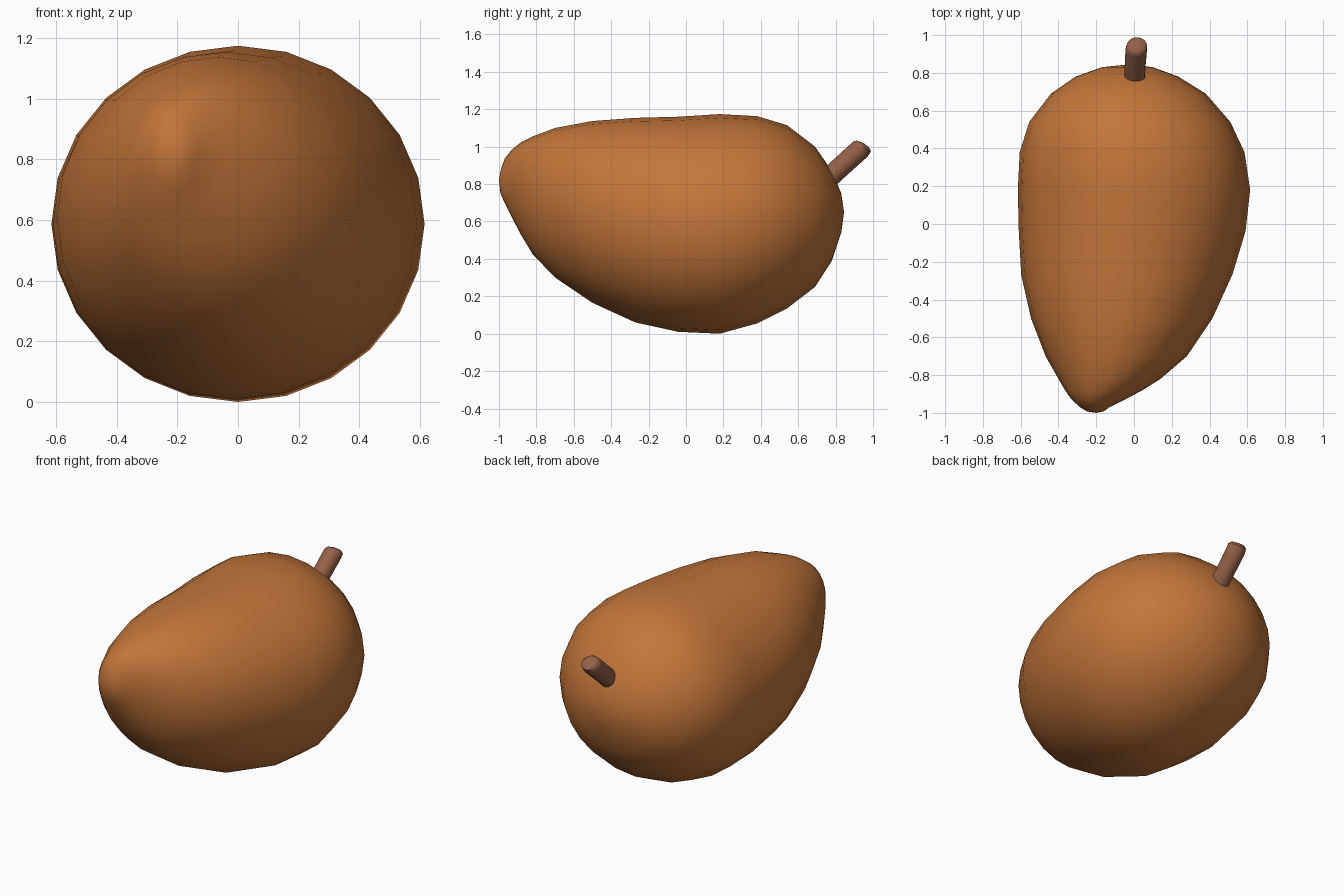
import bpy, bmesh, math
from mathutils import Vector

if "Cube" in bpy.data.objects:
    bpy.data.objects.remove(bpy.data.objects["Cube"])


def material(name, rgb):
    m = bpy.data.materials.new(name)
    m.diffuse_color = (*rgb, 1)
    m.use_nodes = True
    m.node_tree.nodes["Principled BSDF"].inputs["Base Color"].default_value = m.diffuse_color
    return m


def loft(name, start, rings, end, mat, angle):
    """Skin rings of points, closed by a pole at each end."""
    bm = bmesh.new()
    loops = [[bm.verts.new(p) for p in ring] for ring in rings]
    n = len(loops[0])
    for a, b in zip(loops, loops[1:]):
        for i in range(n):
            j = (i + 1) % n
            bm.faces.new((a[i], a[j], b[j], b[i]))
    for pole, loop in ((start, loops[0]), (end, loops[-1])):
        v = bm.verts.new(pole)
        for i in range(n):
            bm.faces.new((v, loop[i], loop[(i + 1) % n]))
    bmesh.ops.recalc_face_normals(bm, faces=bm.faces)
    mesh = bpy.data.meshes.new(name)
    bm.to_mesh(mesh)
    bm.free()
    mesh.materials.append(mat)
    obj = bpy.data.objects.new(name, mesh)
    bpy.context.collection.objects.link(obj)
    bpy.context.view_layer.objects.active = obj
    obj.select_set(True)
    bpy.ops.object.shade_smooth_by_angle(angle=math.radians(angle))
    obj.select_set(False)
    return obj


def ellipse(center, u, v, n):
    c, u, v = Vector(center), Vector(u), Vector(v)
    return [c + u * math.cos(math.tau * i / n) + v * math.sin(math.tau * i / n)
            for i in range(n)]


# Fruit body: sections along y as (y, left, right, top, bottom)
sections = [
    (-0.992, -0.25, -0.16, 0.87, 0.75),
    (-0.97, -0.285, -0.13, 0.935, 0.70),
    (-0.93, -0.33, -0.05, 0.985, 0.62),
    (-0.88, -0.365, 0.045, 1.025, 0.525),
    (-0.82, -0.40, 0.14, 1.055, 0.425),
    (-0.70, -0.468, 0.28, 1.10, 0.30),
    (-0.50, -0.545, 0.415, 1.137, 0.165),
    (-0.27, -0.597, 0.52, 1.154, 0.06),
    (-0.04, -0.61, 0.59, 1.16, 0.01),
    (0.18, -0.615, 0.615, 1.174, 0.0),
    (0.38, -0.605, 0.585, 1.163, 0.055),
    (0.54, -0.555, 0.51, 1.115, 0.135),
    (0.69, -0.44, 0.38, 1.00, 0.25),
    (0.78, -0.31, 0.235, 0.87, 0.39),
    (0.83, -0.17, 0.10, 0.75, 0.54),
]
body_rings = [ellipse(((l + r) / 2, y, (t + b) / 2),
                      ((r - l) / 2, 0, 0), (0, 0, (t - b) / 2), 24)
              for y, l, r, t, b in sections]
skin = material("orange brown skin", (0.54, 0.178, 0.042))
loft("fruit_body", (-0.2, -1.0, 0.82), body_rings, (-0.03, 0.845, 0.65), skin, 80)

# Stem: rings as (x, y, z, radius, tilt of the ring normal above horizontal)
stem_path = [
    (0.0, 0.70, 0.775, 0.056, 42),
    (0.005, 0.82, 0.885, 0.055, 42),
    (0.012, 0.925, 0.98, 0.057, 55),
    (0.015, 0.94, 1.0, 0.055, 62),
    (0.015, 0.945, 1.015, 0.038, 62),
]
stem_rings = []
for x, y, z, r, tilt in stem_path:
    a = math.radians(tilt)
    stem_rings.append(ellipse((x, y, z), (r, 0, 0),
                              (0, -r * math.sin(a), r * math.cos(a)), 16))
bark = material("brown stem", (0.305, 0.119, 0.065))
loft("stem", (0, 0.70, 0.775), stem_rings, (0.015, 0.947, 1.02), bark, 50)
